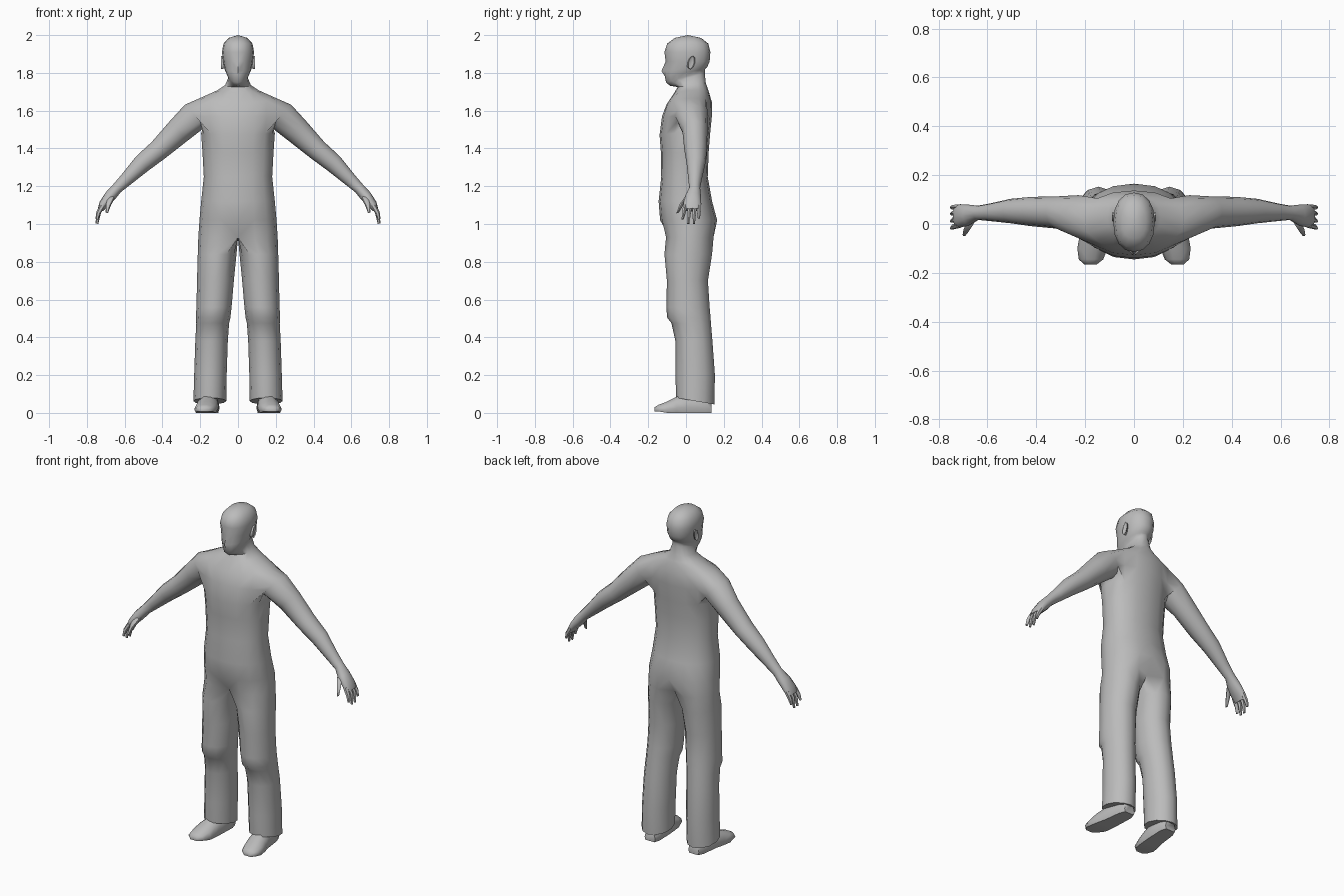
import bpy, bmesh, math
from mathutils import Vector

if "Cube" in bpy.data.objects:
    bpy.data.objects.remove(bpy.data.objects["Cube"])

grey = bpy.data.materials.new("plain_grey")
grey.diffuse_color = (0.5, 0.5, 0.5, 1)
grey.use_nodes = True
grey.node_tree.nodes["Principled BSDF"].inputs["Base Color"].default_value = grey.diffuse_color


def finish(name, bm):
    """Turn a right-hand half into a mirrored, smooth object."""
    bmesh.ops.recalc_face_normals(bm, faces=bm.faces)
    me = bpy.data.meshes.new(name)
    bm.to_mesh(me)
    bm.free()
    me.materials.append(grey)
    ob = bpy.data.objects.new(name, me)
    bpy.context.collection.objects.link(ob)
    mod = ob.modifiers.new("mirror", 'MIRROR')
    mod.use_clip = True
    mod.merge_threshold = 0.0005
    bpy.ops.object.select_all(action='DESELECT')
    ob.select_set(True)
    bpy.context.view_layer.objects.active = ob
    bpy.ops.object.modifier_apply(modifier="mirror")
    bpy.ops.object.shade_smooth_by_angle(angle=math.radians(55))
    return ob


def bridge(bm, a, b, closed=True):
    n = len(a)
    for i in range(n if closed else n - 1):
        j = (i + 1) % n
        bm.faces.new((a[i], a[j], b[j], b[i]))


def limb_ring(bm, c, u, hu, v, hv, n=12, start=0.0):
    """Oval ring around c with half sizes hu along u and hv along v."""
    return [bm.verts.new(Vector(c) + Vector(u) * hu * math.cos(start + i * math.tau / n)
                         + Vector(v) * hv * math.sin(start + i * math.tau / n)) for i in range(n)]


def tube(bm, rings):
    for a, b in zip(rings, rings[1:]):
        bridge(bm, a, b)
    bm.faces.new(rings[0])
    bm.faces.new(rings[-1])


# Trunk, neck and head rows: z, front y, back y, half width, rise to back, rise at side
ROWS = [
    (0.93, -.115, .155, .21, 0, 0), (1.02, -.137, .165, .204, 0, 0),
    (1.12, -.145, .138, .195, 0, 0), (1.25, -.131, .115, .181, 0, 0),
    (1.38, -.133, .12, .188, 0, 0), (1.47, -.14, .127, .195, 0, .01),
    (1.57, -.127, .137, .205, 0, 0), (1.635, -.102, .137, .205, .01, .025),
    (1.695, -.062, .118, .11, .015, .005), (1.725, -.045, .105, .068, .02, 0),
    (1.732, -.085, .1, .052, .06, .01), (1.75, -.106, .1, .052, .06, 0),
    (1.782, -.112, .102, .064, .04, 0), (1.81, -.112, .112, .071, .02, 0),
    (1.86, -.108, .125, .079, 0, 0), (1.91, -.114, .129, .085, 0, 0),
    (1.955, -.1, .118, .077, 0, 0), (1.985, -.06, .08, .05, 0, 0)]
body = bmesh.new()
grid = []
for z, f, b, w, tilt, lift in ROWS:
    row = []
    for k in range(9):
        t = k * math.pi / 8
        s, c = max(0, math.sin(t)), math.cos(t)
        x = w * s ** 0.9 if 0 < k < 8 else 0
        y = (f + b) / 2 - (b - f) / 2 * math.copysign(abs(c) ** 0.9, c)
        row.append(body.verts.new((x, y, z + tilt * (1 - c) / 2 + lift * s)))
    grid.append(row)
grid[13][0].co.y = -.13     # nose tip
grid[14][1].co.y += .008    # eye socket
grid[0][0].co.y, grid[0][8].co.y = -.085, .11   # groin and seat cleft
for r in range(len(grid) - 1):
    for k in range(8):
        if not (r in (5, 6) and 2 <= k < 6):    # leave the armhole open
            body.faces.new((grid[r][k], grid[r][k + 1], grid[r + 1][k + 1], grid[r + 1][k]))
crown = body.verts.new((0, .01, 2.0))
for k in range(8):
    body.faces.new((grid[-1][k], grid[-1][k + 1], crown))

# Arm: x, z, half thickness, y, half depth
ARM = [(.228, 1.572, .08, .03, .088), (.315, 1.492, .07, .047, .066),
       (.42, 1.392, .056, .051, .06), (.505, 1.322, .05, .053, .05),
       (.59, 1.238, .036, .048, .036), (.64, 1.19, .029, .046, .029),
       (.675, 1.15, .031, .037, .042), (.712, 1.105, .024, .033, .048),
       (.728, 1.075, .016, .033, .045)]
prev = grid[7][2:7] + [grid[6][6]] + grid[5][6:1:-1] + [grid[6][2]]
up = Vector((.66, 0, .75))
for i, (x, z, h, y, d) in enumerate(ARM):
    n = up if i < 6 else Vector((.85, 0, .53))
    ring = limb_ring(body, (x, y, z), n, h, (0, 1, 0), d, start=-math.pi / 3)
    bridge(body, prev, ring)
    prev = ring
body.faces.new(prev)

# Trouser leg: z, front y, back y, inner x, outer x, rise to back
LEG = [(.84, -.114, .138, .008, .213, 0), (.70, -.101, .116, .022, .217, 0),
       (.56, -.104, .125, .034, .22, 0), (.505, -.1, .13, .04, .223, 0),
       (.475, -.077, .132, .047, .221, 0), (.38, -.056, .14, .054, .226, 0),
       (.2, -.056, .153, .06, .232, 0), (.08, -.052, .15, .062, .236, -.035)]
prev = grid[0] + [body.verts.new((0, y, .925)) for y in (.06, .01, -.04)]
for z, f, b, xi, xo, tilt in LEG:
    ring = limb_ring(body, ((xi + xo) / 2, (f + b) / 2, z), (1, 0, 0), (xo - xi) / 2,
                     (0, 1, 0), (b - f) / 2, start=-math.tau / 3)
    for v in ring:
        v.co.z += tilt * (v.co.y - f) / (b - f)
    bridge(body, prev, ring)
    prev = ring
body.faces.new(prev)
finish("body", body)

# Fingers: y, tip y, tip z
bm = bmesh.new()
for y, ty, tz in ((-.004, -.018, 1.025), (.021, .012, 1.002), (.046, .042, 1.002), (.069, .068, 1.03)):
    path = [((.715, y, 1.10), .014), ((.738, (y + ty) / 2, 1.06), .012), ((.747, ty, tz), .007)]
    tube(bm, [limb_ring(bm, c, (1, 0, .3), h, (0, 1, 0), h * .9, 6) for c, h in path])
finish("fingers", bm)

# Thumb
bm = bmesh.new()
path = [((.665, .015, 1.15), .018), ((.685, -.022, 1.105), .014), ((.695, -.044, 1.06), .007)]
tube(bm, [limb_ring(bm, c, (.9, 0, .4), h, (0, 1, .3), h, 6) for c, h in path])
finish("thumbs", bm)

# Ears
bm = bmesh.new()
tube(bm, [limb_ring(bm, (x, y, 1.855), (0, .2, 1), h, (0, 1, 0), d, 8)
          for x, y, h, d in ((.068, .018, .03, .014), (.09, .03, .036, .018), (.084, .034, .03, .014))])
finish("ears", bm)

# Shoes, lofted heel to toe: y, centre x, half width, height
bm = bmesh.new()
rings = []
for y, cx, w, h in ((.135, .145, .035, .06), (.1, .147, .05, .09), (0, .155, .055, .1),
                    (-.05, .163, .06, .085), (-.1, .17, .062, .06), (-.145, .176, .05, .043),
                    (-.166, .178, .025, .03)):
    toe = .008 if y < -.12 else 0
    sect = ((-.85, 0), (.85, 0), (1, .3), (.8, .75), (.3, 1), (-.3, 1), (-.8, .75), (-1, .3))
    rings.append([bm.verts.new((cx + w * a, y, toe + (h - toe) * b)) for a, b in sect])
tube(bm, rings)
finish("shoes", bm)
